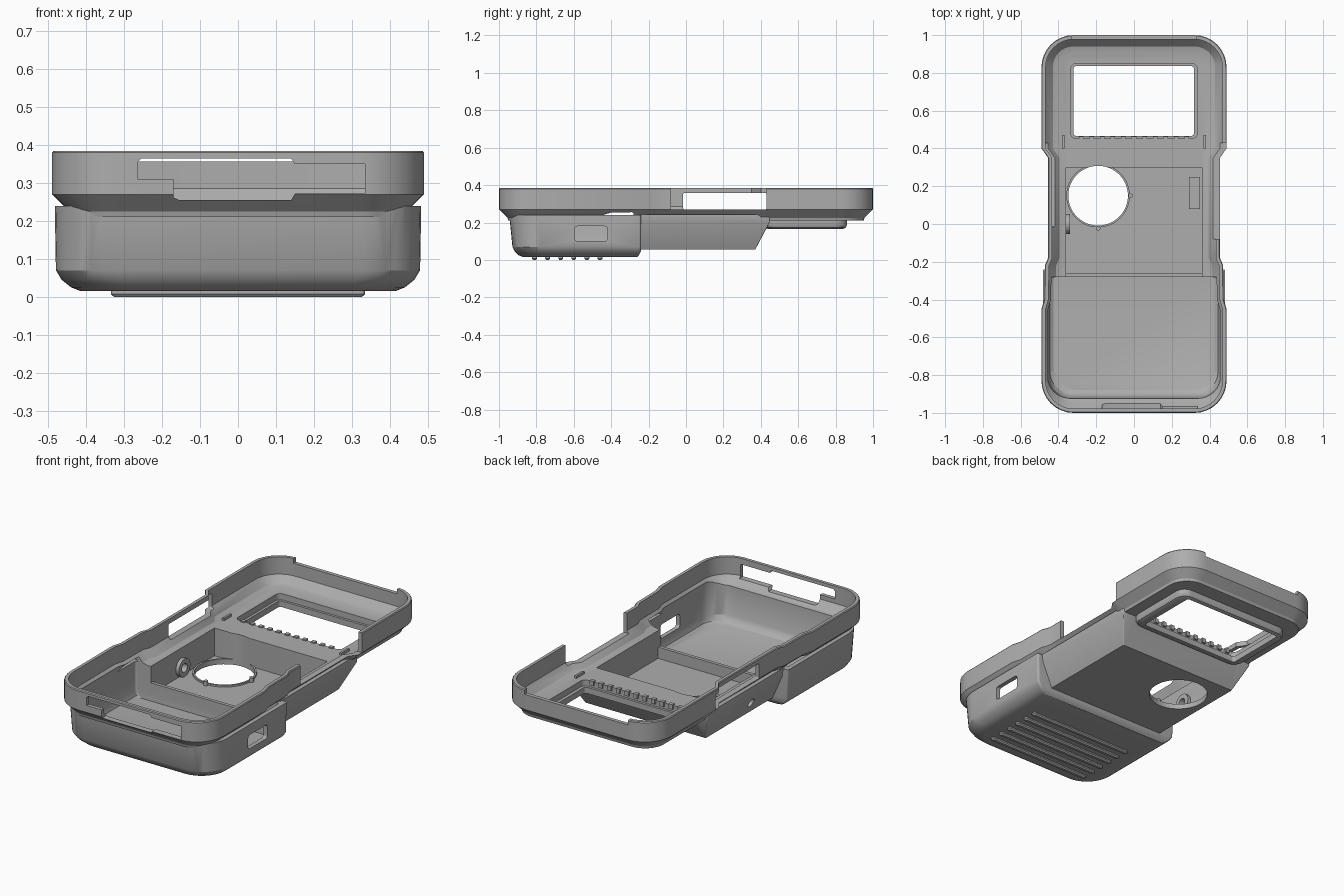
import bpy, bmesh
from math import sin, cos, pi, radians

if "Cube" in bpy.data.objects:
    bpy.data.objects.remove(bpy.data.objects["Cube"])

grey = bpy.data.materials.new("case_grey")
grey.use_nodes = True
COLOUR = (0.42, 0.42, 0.42, 1)
grey.diffuse_color = COLOUR
grey.node_tree.nodes["Principled BSDF"].inputs["Base Color"].default_value = COLOUR


def loft(name, rings):
    """Closed solid through matching rings of 3D points."""
    bm = bmesh.new()
    loops = [[bm.verts.new(p) for p in ring] for ring in rings]
    n = len(loops[0])
    for a, b in zip(loops, loops[1:]):
        for i in range(n):
            bm.faces.new((a[i], a[(i + 1) % n], b[(i + 1) % n], b[i]))
    bm.faces.new(loops[0][::-1])
    bm.faces.new(loops[-1])
    bmesh.ops.recalc_face_normals(bm, faces=bm.faces)
    mesh = bpy.data.meshes.new(name)
    bm.to_mesh(mesh)
    bm.free()
    mesh.materials.append(grey)
    ob = bpy.data.objects.new(name, mesh)
    bpy.context.collection.objects.link(ob)
    return ob


def arc(cx, cy, r, start, steps=8):
    return [(cx + r * cos(start + i * pi / 2 / steps),
             cy + r * sin(start + i * pi / 2 / steps)) for i in range(steps + 1)]


def rounded(x0, x1, y0, y1, r, rb=None):
    """Rounded rectangle; rb is the radius of the two back corners."""
    rb = r if rb is None else rb
    return (arc(x1 - rb, y1 - rb, rb, 0) + arc(x0 + rb, y1 - rb, rb, pi / 2)
            + arc(x0 + r, y0 + r, r, pi) + arc(x1 - r, y0 + r, r, 1.5 * pi))


def rim_outline(d):
    """Waisted outline of the upper shell, inset by d."""
    w, r = 0.49 - d, 0.17 - d
    waist = [(0.49, -.45), (.475, -.4), (.472, -.22), (.455, -.18), (.455, .35), (.49, .4)]
    side = [(x - d, y) for x, y in waist]
    top = arc(w - r, 1 - d - r, r, 0)
    half = arc(w - r, -1 + d + r, r, 1.5 * pi) + side + top
    return half + [(-x, y) for x, y in reversed(half)]


def at(outline, z):
    return [(x, y, z) for x, y in outline]


def slab(name, outline, z0, z1):
    return loft(name, [at(outline, z0), at(outline, z1)])


def box(x0, x1, y0, y1, z0, z1, name="cutter"):
    return slab(name, [(x0, y0), (x1, y0), (x1, y1), (x0, y1)], z0, z1)


def side_prism(outline, x0, x1, name="cutter"):
    return loft(name, [[(x, y, z) for y, z in outline] for x in (x0, x1)])


def circle(cx, cy, r, n=48):
    return [(cx + r * cos(2 * pi * i / n), cy + r * sin(2 * pi * i / n)) for i in range(n)]


def combine(target, other, operation):
    mod = target.modifiers.new("bool", "BOOLEAN")
    mod.operation, mod.object, mod.solver = operation, other, "EXACT"
    bpy.context.view_layer.objects.active = target
    bpy.ops.object.modifier_apply(modifier=mod.name)
    bpy.data.objects.remove(other)


# Outer solids: upper shell, front hull, middle hull, window surround
case = loft("case_body", [at(rim_outline(d), z) for d, z in
                          ((.05, .21), (.046, .225), (0, .27), (0, .38), (.004, .385))])
hull = loft("front_hull", [at(rounded(-x, x, y0, y1, .15, .012), z) for x, y0, y1, z in
                           ((.415, -.87, -.262, .015), (.44, -.895, -.252, .025), (.465, -.915, -.242, .045),
                            (.48, -.928, -.24, .07), (.483, -.945, -.24, .24))])
middle = loft("middle_hull", [at(rounded(-x, x, -.26, y1, .005), z) for x, y1, z in
                              ((.385, .37, .055), (.448, .447, .2), (.45, .447, .242))])
surround = loft("window_surround", [at(rounded(-.37 + d, .37 - d, .42 + d, .86 - d, .06), z)
                                    for d, z in ((.02, .165), (.006, .172), (0, .185), (0, .22))])
for part in (hull, middle, surround):
    combine(case, part, "UNION")

# Hollows: shell interior, front compartment, middle compartment
cuts = [
    loft("cutter", [at(rim_outline(d), z) for d, z in ((.09, .235), (.06, .243), (.022, .285), (.022, .45))]),
    loft("cutter", [at(rounded(-x, x, y0, -.28, .12, .01), z) for x, y0, z in
                    ((.425, -.88, .035), (.445, -.9, .048), (.455, -.915, .075), (.458, -.925, .27))]),
    box(-.36, .36, -.26, .3, .075, .4),
    box(-.36, .36, -.3, -.24, .14, .4),
    # Display window with its stepped recess
    slab("cutter", rounded(-.335, .335, .452, .85, .03), .2, .4),
    slab("cutter", rounded(-.32, .317, .466, .836, .015), .1, .4),
    # Round lens opening and side pivot hole
    slab("cutter", circle(-.19, .15, .158), 0, .4),
    side_prism(circle(0, .125, .025, 24), -.55, -.3),
    # Side openings: port, long window on the right, open gap on the left
    side_prism(rounded(-.595, -.42, .1, .18, .015), .4, .55),
    side_prism(rounded(-.015, .43, .27, .357, .006), -.55, -.41),
    box(.41, .6, -.08, .43, .27, .5),
    # Notch in the back rim
    box(-.33, .33, .9, 1.1, .357, .5),
]
# Stepped slot in the front wall
slot = [(-.265, .31), (-.17, .31), (-.17, .262), (-.155, .255), (.14, .255), (.15, .272),
        (.335, .272), (.335, .35), (.15, .35), (.14, .365), (-.255, .365), (-.265, .355)]
cuts.append(loft("cutter", [[(x, y, z) for x, z in slot] for y in (-1.1, -.9)]))
for cutter in cuts:
    combine(case, cutter, "DIFFERENCE")

parts = [case]

# Grip ribs under the front hull
for i in range(6):
    y = -.81 + i * .07
    outline = rounded(-.335, .335, y - .013, y + .013, .012)
    inner = rounded(-.327, .327, y - .007, y + .007, .006)
    parts.append(loft("grip_rib", [at(inner, 0), at(outline, .007), at(outline, .02)]))

# Row of small teeth along the window edge
for i in range(11):
    x = -.28 + i * .056
    parts.append(box(x - .012, x + .012, .44, .462, .215, .242, "hinge_tooth"))

# Collar around the side pivot hole
collar = side_prism(circle(0, .125, .052, 32), -.375, -.34, "pivot_collar")
combine(collar, side_prism(circle(0, .125, .025, 24), -.5, -.3), "DIFFERENCE")
parts.append(collar)

# Raised collar around the lens opening, small pins, and block on the compartment floor
ring = slab("lens_collar", circle(-.19, .15, .168), .07, .085)
combine(ring, slab("cutter", circle(-.19, .15, .158), 0, .2), "DIFFERENCE")
parts.append(ring)
for x, y in ((-.19, -.022), (-.018, .15)):
    parts.append(slab("lens_pin", circle(x, y, .012, 16), .07, .1))
parts.append(box(.29, .35, .08, .25, .07, .1, "floor_block"))

# Short posts at the corners of the deck
for s in (-1, 1):
    parts.append(box(s * .375 - .006, s * .375 + .006, .4, .47, .23, .25, "deck_post"))

bpy.ops.object.select_all(action="DESELECT")
for ob in parts:
    ob.select_set(True)
bpy.context.view_layer.objects.active = case
bpy.ops.object.shade_smooth_by_angle(angle=radians(30))
